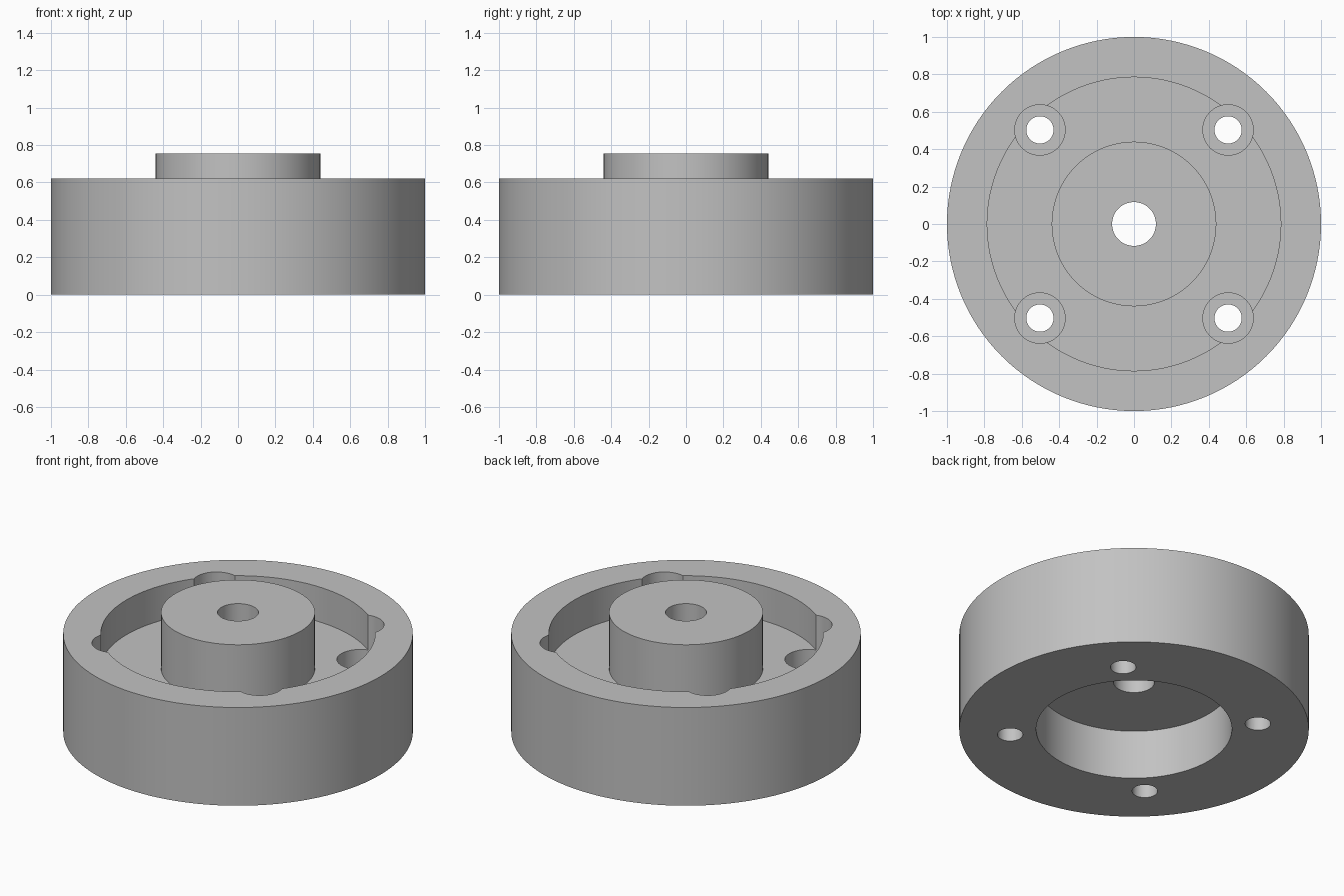
import bpy, bmesh, math
from mathutils import Matrix, Vector

if "Cube" in bpy.data.objects:
    bpy.data.objects.remove(bpy.data.objects["Cube"], do_unlink=True)

# Plain metal grey
grey = bpy.data.materials.new("metal_grey")
grey.use_nodes = True
colour = (0.54, 0.54, 0.54, 1)
grey.diffuse_color = colour
grey.node_tree.nodes["Principled BSDF"].inputs["Base Color"].default_value = colour


def lathe(bm, profile, segments, centre=(0, 0)):
    """Revolve an (r, z) profile around a vertical axis through centre."""
    offset = Vector((centre[0], centre[1], 0))
    rings = []
    for r, z in profile:
        if r == 0:
            rings.append([bm.verts.new(offset + Vector((0, 0, z)))] * segments)
            continue
        turns = [Matrix.Rotation(math.tau * i / segments, 3, "Z") for i in range(segments)]
        rings.append([bm.verts.new(offset + t @ Vector((r, 0, z))) for t in turns])
    pairs = list(zip(rings, rings[1:]))
    if profile[0][0] > 0:
        pairs.append((rings[-1], rings[0]))
    for a, b in pairs:
        for i in range(segments):
            j = (i + 1) % segments
            bm.faces.new(dict.fromkeys((a[i], a[j], b[j], b[i])))


def make_object(name, bm):
    bmesh.ops.recalc_face_normals(bm, faces=bm.faces)
    mesh = bpy.data.meshes.new(name)
    bm.to_mesh(mesh)
    bm.free()
    mesh.materials.append(grey)
    obj = bpy.data.objects.new(name, mesh)
    bpy.context.collection.objects.link(obj)
    return obj


# Flange: outer rim, floor web, raised hub, centre bore and underside recess
rim, groove, recess, hub, bore = 1.0, 0.785, 0.56, 0.44, 0.117
top, floor, ceiling, hub_top = 0.62, 0.40, 0.31, 0.755
bm = bmesh.new()
lathe(bm, [(bore, ceiling), (recess, ceiling), (recess, 0), (rim, 0), (rim, top),
           (groove, top), (groove, floor), (hub, floor), (hub, hub_top), (bore, hub_top)], 128)
flange = make_object("flange_body", bm)

# Four counterbored bolt holes
bm = bmesh.new()
for x in (-0.503, 0.503):
    for y in (-0.503, 0.503):
        lathe(bm, [(0, -0.1), (0.073, -0.1), (0.073, 0.25),
                   (0.135, 0.25), (0.135, 0.9), (0, 0.9)], 48, (x, y))
cutter = make_object("bolt_hole_cutter", bm)
cutter.hide_render = True

cut = flange.modifiers.new("bolt_holes", "BOOLEAN")
cut.operation = "DIFFERENCE"
cut.solver = "EXACT"
cut.object = cutter
bpy.ops.object.select_all(action="DESELECT")
flange.select_set(True)
bpy.context.view_layer.objects.active = flange
bpy.ops.object.modifier_apply(modifier=cut.name)
bpy.data.objects.remove(cutter, do_unlink=True)

# Smooth walls, crisp machined edges
bpy.ops.object.shade_smooth_by_angle(angle=math.radians(30))
